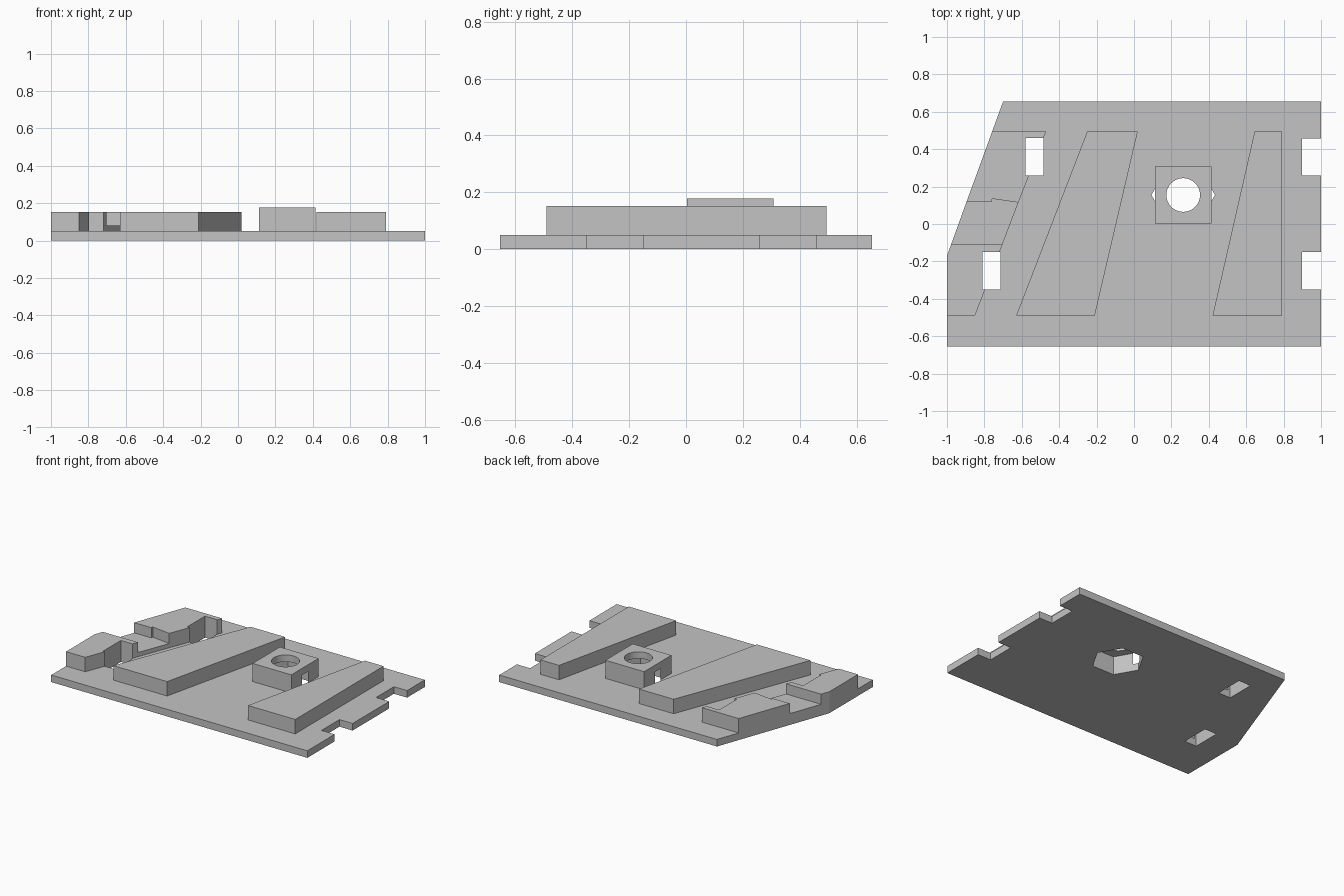
import bpy, bmesh, math

cube = bpy.data.objects.get("Cube")
if cube:
    bpy.data.objects.remove(cube)

# Single flat colour
grey = bpy.data.materials.new("plain grey")
grey.use_nodes = True
grey.diffuse_color = (0.55, 0.55, 0.55, 1)
grey.node_tree.nodes["Principled BSDF"].inputs["Base Color"].default_value = grey.diffuse_color

PLATE, RIDGE, BLOCK = 0.05, 0.152, 0.178


def prism(name, outline, z0, z1):
    """Extrude a flat outline (counter-clockwise) from z0 to z1."""
    bm = bmesh.new()
    face = bm.faces.new([bm.verts.new((x, y, z0)) for x, y in outline])
    top = bmesh.ops.extrude_face_region(bm, geom=[face])["geom"]
    verts = [v for v in top if isinstance(v, bmesh.types.BMVert)]
    bmesh.ops.translate(bm, verts=verts, vec=(0, 0, z1 - z0))
    bmesh.ops.recalc_face_normals(bm, faces=bm.faces)
    mesh = bpy.data.meshes.new(name)
    bm.to_mesh(mesh)
    bm.free()
    mesh.materials.append(grey)
    obj = bpy.data.objects.new(name, mesh)
    bpy.context.collection.objects.link(obj)
    return obj


def rect(x0, x1, y0, y1):
    return [(x0, y0), (x1, y0), (x1, y1), (x0, y1)]


def ring(cx, cy, r, sides):
    steps = [2 * math.pi * i / sides for i in range(sides)]
    return [(cx + r * math.cos(a), cy + r * math.sin(a)) for a in steps]


def cut(obj, cutters):
    bpy.context.view_layer.objects.active = obj
    for cutter in cutters:
        mod = obj.modifiers.new("cut", "BOOLEAN")
        mod.operation, mod.solver, mod.object = "DIFFERENCE", "EXACT", cutter
        bpy.ops.object.modifier_apply(modifier=mod.name)


# Base plate with a slanted left edge
plate = prism("base_plate", [(-1, -0.655), (1, -0.655), (1, 0.655), (-0.7, 0.655), (-1, -0.17)], 0, PLATE)

# Left ridge in three pieces, lowered in the middle
left_pieces = [
    prism("left_ridge_front", [(-1, -0.49), (-0.85, -0.49), (-0.704, -0.11), (-0.978, -0.11), (-1, -0.17)],
          PLATE, RIDGE),
    prism("left_ridge_low_step", [(-0.978, -0.11), (-0.704, -0.11), (-0.618, 0.115), (-0.76, 0.135),
                                  (-0.76, 0.12), (-0.895, 0.12)], PLATE, 0.08),
    prism("left_ridge_back", [(-0.895, 0.12), (-0.76, 0.12), (-0.76, 0.135), (-0.618, 0.115),
                              (-0.47, 0.495), (-0.758, 0.495)], PLATE, RIDGE),
]

# Slanted middle and right ridges
prism("middle_ridge", [(-0.63, -0.49), (-0.21, -0.49), (0.02, 0.495), (-0.25, 0.495)], PLATE, RIDGE)
prism("right_ridge", [(0.42, -0.49), (0.79, -0.49), (0.79, 0.495), (0.645, 0.495)], PLATE, RIDGE)

# Bolt block
cx, cy = 0.263, 0.155
block = prism("bolt_block", rect(0.112, 0.414, 0.003, 0.307), PLATE, BLOCK)

# Cutters: slots, edge notches, nut pocket and bolt hole
front_slot = prism("front_slot_cutter", rect(-0.81, -0.715, -0.35, -0.15), -0.1, 0.4)
back_slot = prism("back_slot_cutter", rect(-0.58, -0.485, 0.26, 0.46), -0.1, 0.4)
notches = [prism("notch_cutter", rect(0.897, 1.1, y, y + 0.2), -0.1, 0.4) for y in (-0.35, 0.258)]
nut = prism("nut_pocket_cutter", ring(cx, cy, 0.17, 6), -0.1, 0.13)
bolt = prism("bolt_hole_cutter", ring(cx, cy, 0.09, 48), 0.1, 0.4)

cut(plate, [front_slot, back_slot, nut] + notches)
cut(left_pieces[0], [front_slot])
cut(left_pieces[2], [back_slot])
cut(block, [nut, bolt])

for cutter in [front_slot, back_slot, nut, bolt] + notches:
    bpy.data.objects.remove(cutter)

# Smooth the round hole only
bpy.ops.object.select_all(action="DESELECT")
block.select_set(True)
bpy.context.view_layer.objects.active = block
bpy.ops.object.shade_smooth_by_angle(angle=math.radians(30))
